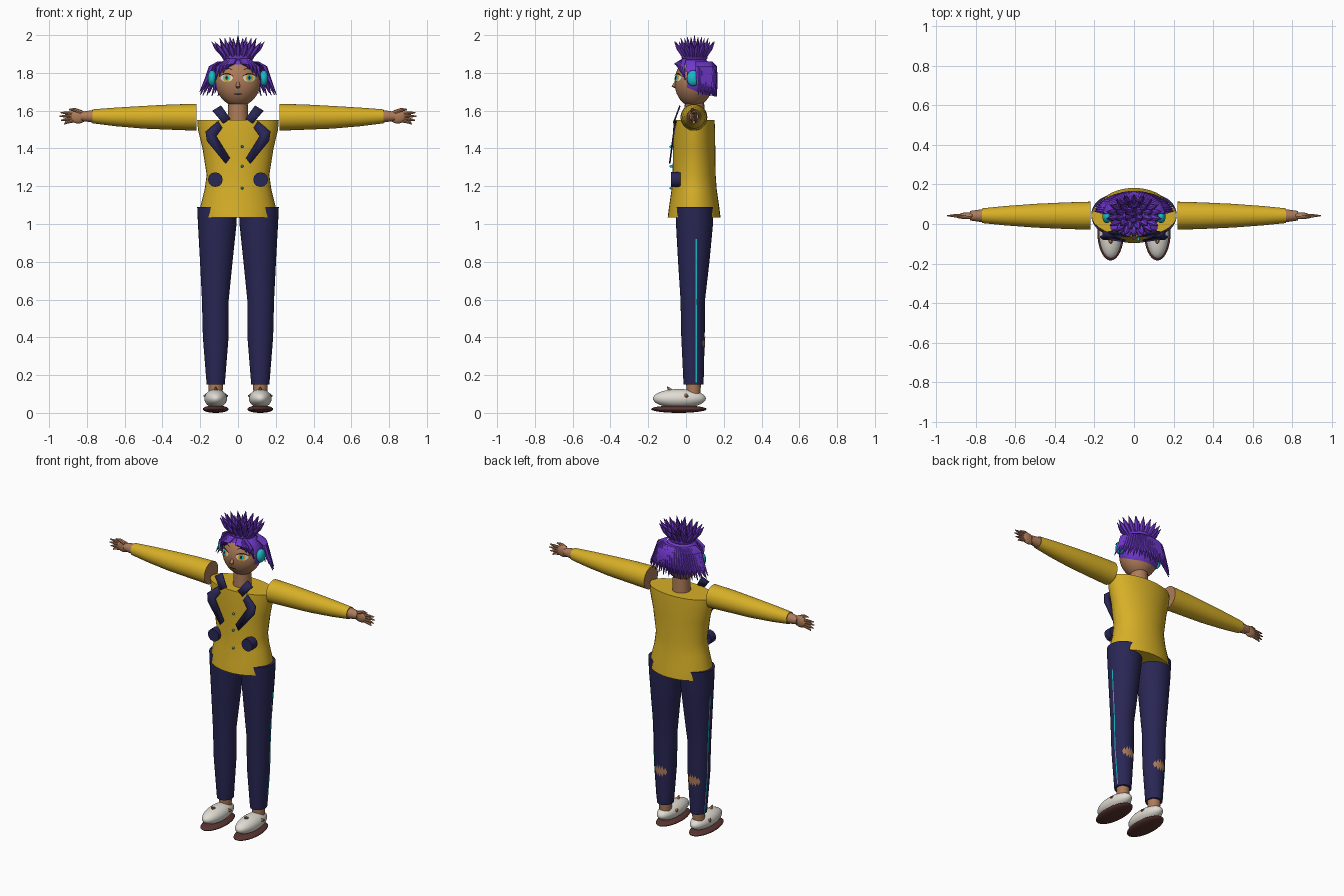
import bpy, bmesh
from math import sin, cos, pi, sqrt, radians
from mathutils import Vector, Matrix

cube = bpy.data.objects.get("Cube")
if cube:
    bpy.data.objects.remove(cube)


def material(name, rgb):
    m = bpy.data.materials.new(name)
    m.use_nodes = True
    m.diffuse_color = (*rgb, 1)
    m.node_tree.nodes["Principled BSDF"].inputs["Base Color"].default_value = (*rgb, 1)
    return m


YELLOW = material("mustard_yellow", (0.68, 0.43, 0.02))
NAVY = material("navy", (0.022, 0.02, 0.09))
PURPLE = material("purple", (0.16, 0.04, 0.6))
SKIN = material("tan_skin", (0.42, 0.2, 0.1))
CYAN = material("cyan", (0.01, 0.5, 0.58))
WHITE = material("off_white", (0.75, 0.72, 0.66))
BROWN = material("sole_brown", (0.1, 0.035, 0.03))
DARK = material("dark_line", (0.02, 0.01, 0.015))
UP = Vector((0, 0, 1))


def finish(name, bm, *mats, angle=40):
    bmesh.ops.recalc_face_normals(bm, faces=bm.faces)
    me = bpy.data.meshes.new(name)
    bm.to_mesh(me)
    bm.free()
    for m in mats:
        me.materials.append(m)
    me.shade_smooth()
    me.set_sharp_from_angle(angle=radians(angle))
    ob = bpy.data.objects.new(name, me)
    bpy.context.collection.objects.link(ob)
    return ob


def tube(bm, points, radii, n=24, axis=None):
    """Capped loft through points; radii are numbers or (rx, ry)."""
    points = [Vector(p) for p in points]
    q = (axis or points[-1] - points[0]).to_track_quat('Z', 'Y')
    rings = []
    for p, r in zip(points, radii):
        rx, ry = r if isinstance(r, tuple) else (r, r)
        rings.append([bm.verts.new(p + q @ Vector((rx * cos(2 * pi * i / n), ry * sin(2 * pi * i / n), 0)))
                      for i in range(n)])
    for a, b in zip(rings, rings[1:]):
        for i in range(n):
            j = (i + 1) % n
            bm.faces.new((a[i], a[j], b[j], b[i]))
    return bm.faces.new(rings[0]), bm.faces.new(rings[-1])


def ball(bm, center, size, u=32, v=20):
    mat = Matrix.Translation(center) @ Matrix.Diagonal((*size, 1))
    return bmesh.ops.create_uvsphere(bm, u_segments=u, v_segments=v, radius=1, matrix=mat)["verts"]


def decal(bm, cx, cz, rx, rz, surface, bend=0, jagged=False, n=12):
    """Thin patch laid on a surface y = surface(x, z)."""
    rows = []
    for i in range(n + 1):
        u = -1 + 2 * i / n
        h = rz * sqrt(max(0.002, 1 - u * u))
        if jagged:
            h *= 1 if i % 2 else 0.35
        x, z = cx + rx * u, cz + bend * (1 - u * u)
        rows.append([bm.verts.new((x, surface(x, z + k * h), z + k * h)) for k in (-1, 0, 1)])
    for a, b in zip(rows, rows[1:]):
        for k in (0, 1):
            bm.faces.new((a[k], b[k], b[k + 1], a[k + 1]))


# Jacket body and neck
bm = bmesh.new()
body = [(1.035, 0.2, 0.14), (1.09, 0.2, 0.133), (1.18, 0.177, 0.12), (1.26, 0.166, 0.114),
        (1.4, 0.188, 0.112), (1.5, 0.212, 0.111), (1.55, 0.216, 0.108)]
tube(bm, [(0, 0.043, z) for z, _, _ in body], [(a, b) for _, a, b in body], 32)
finish("jacket_body", bm, YELLOW)
bm = bmesh.new()
tube(bm, [(0, 0.045, 1.53), (0, 0.045, 1.68)], [0.055, 0.05])
finish("neck", bm, SKIN)

# Jacket buttons
bm = bmesh.new()
for z in (1.19, 1.305, 1.41):
    ball(bm, (0.022, -0.078, z), (0.007, 0.01, 0.007), 12, 8)
finish("jacket_buttons", bm, CYAN)

LEG = [(0.15, 0.118, 0.048, 0.04, 0.053), (0.4, 0.118, 0.068, 0.037, 0.062),
       (0.6, 0.12, 0.071, 0.036, 0.065), (0.8, 0.115, 0.086, 0.041, 0.083),
       (1.0, 0.11, 0.102, 0.045, 0.098), (1.09, 0.11, 0.106, 0.045, 0.1)]


def leg_at(z):
    for a, b in zip(LEG, LEG[1:]):
        if z <= b[0]:
            t = (z - a[0]) / (b[0] - a[0])
            return [p + (q - p) * t for p, q in zip(a, b)]
    return LEG[-1]


def lapel_y(z):
    return -0.03 - (1.62 - z) * 0.37 if z > 1.53 else -0.063 - (1.53 - z) * 0.13


COLLAR = [(0.09, 1.625), (0.04, 1.555), (0.078, 1.532), (0.135, 1.598)]
LAPEL = [(0.105, 1.545), (0.172, 1.49), (0.165, 1.44), (0.065, 1.32), (0.043, 1.35), (0.115, 1.465), (0.083, 1.51)]
FINGERS = [(1.585, 0.94, 1.59), (1.573, 0.945, 1.57), (1.56, 0.938, 1.548), (1.548, 0.92, 1.528)]

for s, side in ((1, "left"), (-1, "right")):
    # Sleeve with bare shoulder end
    bm = bmesh.new()
    ends = tube(bm, [(s * x, 0.042, z) for x, z in ((0.22, 1.565), (0.35, 1.566), (0.5, 1.565), (0.65, 1.567), (0.77, 1.57))],
                [0.071, 0.067, 0.06, 0.049, 0.037], 32)
    for f in ends:
        f.material_index = 1
    finish(side + "_sleeve", bm, YELLOW, SKIN)

    # Wrist, palm and fingers
    bm = bmesh.new()
    tube(bm, [(s * 0.76, 0.042, 1.57), (s * 0.83, 0.042, 1.57)], [0.034, 0.024], 16)
    ball(bm, (s * 0.845, 0.042, 1.568), (0.045, 0.017, 0.036), 20, 12)
    for z0, x1, z1 in FINGERS:
        tube(bm, [(s * 0.865, 0.042, z0), (s * 0.91, 0.042, (z0 + z1) / 2), (s * x1, 0.042, z1)],
             [0.01, 0.008, 0.003], 8)
    tube(bm, [(s * 0.83, 0.038, 1.59), (s * 0.865, 0.035, 1.605), (s * 0.895, 0.034, 1.606)],
         [0.013, 0.01, 0.004], 8)
    finish(side + "_hand", bm, SKIN)

    # Trouser leg
    bm = bmesh.new()
    tube(bm, [(s * cx, cy, z) for z, cx, _, cy, _ in LEG], [(rx, ry) for _, _, rx, _, ry in LEG], 32, UP)
    finish(side + "_trouser_leg", bm, NAVY)

    # Piping on the outer seam
    bm = bmesh.new()
    prev = None
    for i in range(20):
        z, cx, rx, _, _ = leg_at(0.16 + 0.04 * i)
        row = [bm.verts.new((s * (cx + rx + 0.003), y, z)) for y in (0.049, 0.057)]
        if prev:
            bm.faces.new((prev[0], prev[1], row[1], row[0]))
        prev = row
    finish(side + "_trouser_piping", bm, CYAN)

    # Ripped patch behind the knee
    def leg_back(x, z):
        _, cx, rx, cy, ry = leg_at(z)
        return cy + ry * sqrt(max(0, 1 - ((x - s * cx) / rx) ** 2)) + 0.003

    bm = bmesh.new()
    decal(bm, s * 0.118, 0.37, 0.044, 0.04, leg_back, jagged=True, n=10)
    finish(side + "_knee_rip", bm, SKIN)

    # Ankle and shoe
    bm = bmesh.new()
    tube(bm, [(s * 0.118, 0.04, 0.08), (s * 0.118, 0.04, 0.17)], [0.035, 0.04], 20)
    finish(side + "_ankle", bm, SKIN)
    bm = bmesh.new()
    ball(bm, (s * 0.118, -0.035, 0.076), (0.06, 0.14, 0.05))
    finish(side + "_shoe", bm, WHITE)
    bm = bmesh.new()
    ball(bm, (s * 0.118, -0.038, 0.02), (0.068, 0.147, 0.02))
    finish(side + "_shoe_sole", bm, BROWN)
    bm = bmesh.new()
    for p, tip in (((0.118, -0.08, 0.115), (0.118, -0.1, 0.138)), ((0.165, 0, 0.09), (0.182, 0.01, 0.09)),
                   ((0.07, 0, 0.09), (0.054, 0.01, 0.09))):
        tube(bm, [(s * p[0], *p[1:]), (s * tip[0], *tip[1:])], [0.016, 0.003], 6)
    finish(side + "_shoe_studs", bm, SKIN)

    # Collar and lapel plates, pocket
    bm = bmesh.new()
    for outline in (COLLAR, LAPEL):
        bm.faces.new([bm.verts.new((s * x, lapel_y(z), z)) for x, z in outline])
    lapel = finish(side + "_lapel", bm, NAVY)
    lapel.modifiers.new("thickness", 'SOLIDIFY').thickness = 0.008
    bm = bmesh.new()
    tube(bm, [(s * 0.12, -0.08, 1.235), (s * 0.12, -0.03, 1.235)], [0.039, 0.039], 12)
    finish(side + "_pocket", bm, NAVY)

    # Headphone cup
    bm = bmesh.new()
    ball(bm, (s * 0.137, 0.038, 1.772), (0.023, 0.034, 0.042))
    finish(side + "_headphone_cup", bm, CYAN)


# Head with a narrowed jaw, and a small nose
def jaw(z):
    k = min(0, (z - 1.75) / 0.13)
    return 1 - 0.12 * k * k


def face_y(x, z, lift=0.004):
    return 0.04 - 0.1 * sqrt(max(0, 1 - (x / 0.12 / jaw(z)) ** 2 - ((z - 1.75) / 0.13) ** 2)) - lift


bm = bmesh.new()
for v in ball(bm, (0, 0.04, 1.75), (0.12, 0.1, 0.13), 40, 28):
    v.co.x *= jaw(v.co.z)
tube(bm, [(0, -0.05, 1.76), (0, -0.066, 1.728), (0, -0.05, 1.718)], [0.006, 0.012, 0.006], 10)
finish("head", bm, SKIN)


# Face details, each layer raised slightly over the last
def face_part(name, mat, lift, specs):
    bm = bmesh.new()
    for cx, cz, rx, rz, bend in specs:
        for s in ((1, -1) if cx else (1,)):
            decal(bm, s * cx, cz, rx, rz, lambda x, z: face_y(x, z, lift), bend)
    finish(name, bm, mat)


face_part("eye_whites", WHITE, 0.004, [(0.06, 1.774, 0.033, 0.021, 0)])
face_part("eye_rims", YELLOW, 0.006, [(0.06, 1.774, 0.021, 0.02, 0)])
face_part("irises", CYAN, 0.008, [(0.06, 1.774, 0.013, 0.015, 0)])
face_part("pupils", DARK, 0.0095, [(0.06, 1.774, 0.006, 0.009, 0)])
face_part("lashes", DARK, 0.007, [(0.06, 1.781, 0.036, 0.004, 0.015)])
face_part("eyebrows", DARK, 0.004, [(0.06, 1.815, 0.034, 0.003, 0.009)])
face_part("mouth", DARK, 0.004, [(0, 1.688, 0.023, 0.004, 0)])
face_part("lip_stud", CYAN, 0.006, [(0, 1.71, 0.004, 0.004, 0)])

# Hair cap, opened around the face
bm = bmesh.new()
ball(bm, (0, 0.045, 1.765), (0.126, 0.108, 0.125), 48, 36)
gone = [f for f in bm.faces if f.calc_center_median().y < 0.0 and f.calc_center_median().z < 1.842]
bmesh.ops.delete(bm, geom=gone, context='FACES')
finish("hair_cap", bm, PURPLE)

# Long strands flaring around the back, and a parted fringe
bm = bmesh.new()
count = 30
for i in range(count):
    a = radians(8 + 164 * i / (count - 1))
    c, d = cos(a), sin(a)
    tip = 1.685 + 0.015 * (i % 2) - 0.01 * d
    tube(bm, [(0.1 * c, 0.045 + 0.085 * d, 1.86), (0.142 * c, 0.048 + 0.103 * d, 1.835),
              (0.165 * c, 0.05 + 0.107 * d, 1.77), (0.205 * c, 0.05 + 0.112 * d, tip)],
         [0.01, 0.014, 0.013, 0.002], 6, UP)
finish("back_hair_strands", bm, PURPLE)
bm = bmesh.new()
for s in (1, -1):
    for i in range(5):
        x = 0.03 + 0.019 * i
        tube(bm, [(s * x * 0.5, -0.01, 1.875), (s * x, -0.052 + 0.008 * i, 1.848 - 0.004 * i),
                  (s * (x + 0.012), -0.045 + 0.01 * i, 1.835 - 0.018 * i)], [0.012, 0.014, 0.002], 6, UP)
finish("fringe", bm, PURPLE)

# Spiky topknot: rings of leaf-shaped blades
bm = bmesh.new()
ball(bm, (0, 0.045, 1.885), (0.085, 0.07, 0.035), 24, 12)
for n, reach, base, top in ((18, 0.142, 0.065, 1.965), (12, 0.1, 0.045, 1.985), (6, 0.05, 0.02, 1.99), (1, 0, 0, 2.0)):
    for i in range(n):
        a = 2 * pi * (i + 0.5) / n
        ring = lambda r, z: (r * cos(a), 0.045 + 0.75 * r * sin(a), z)
        tube(bm, [ring(base, 1.875), ring(base * 0.45 + reach * 0.55, 1.925), ring(reach, top)],
             [0.013, 0.017, 0.001], 6, UP)
finish("topknot_spikes", bm, PURPLE, angle=30)
